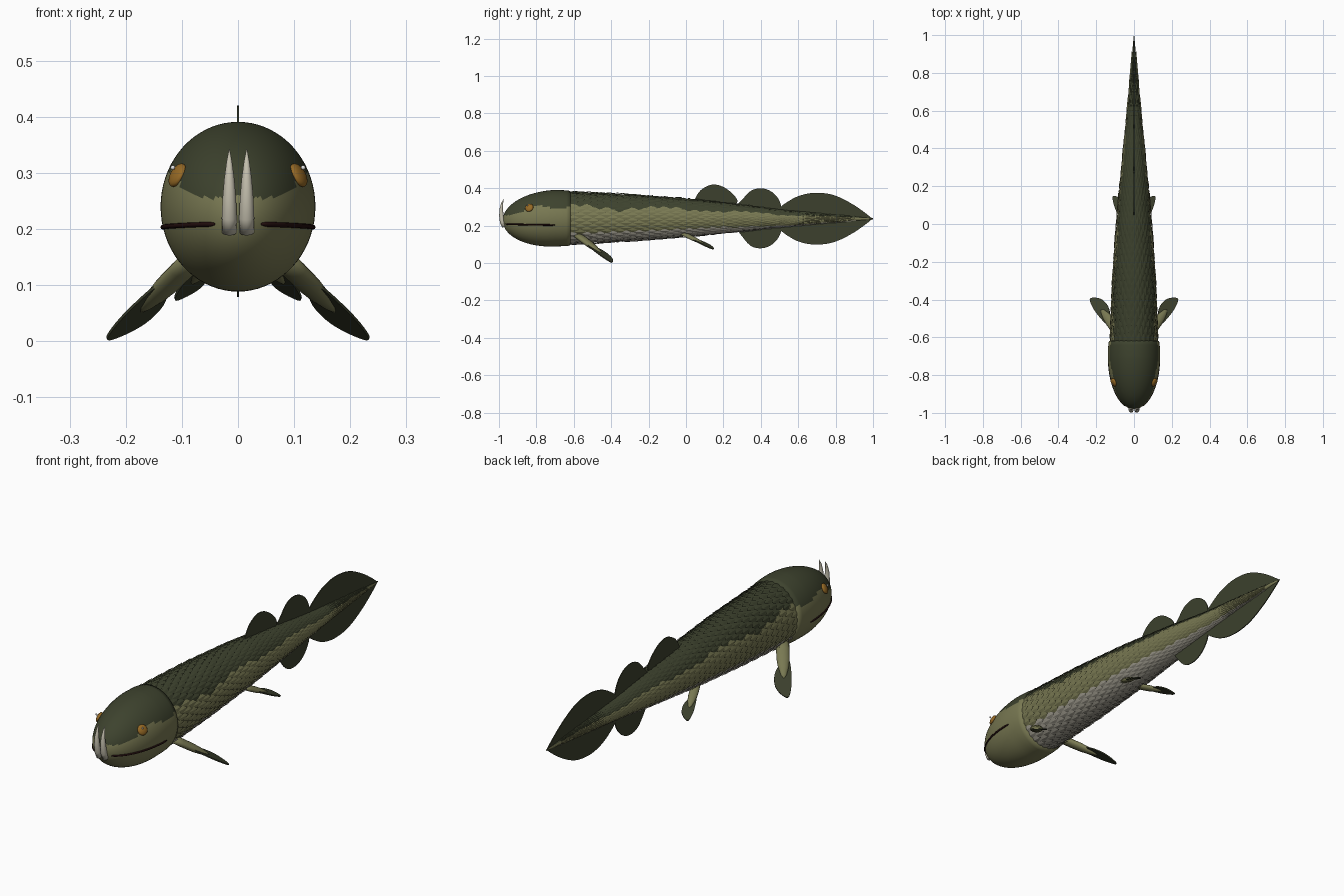
import bpy, bmesh, math
from mathutils import Vector

cube = bpy.data.objects.get("Cube")
if cube:
    bpy.data.objects.remove(cube, do_unlink=True)


def material(name, r, g, b):
    m = bpy.data.materials.new(name)
    m.use_nodes = True
    m.diffuse_color = (r, g, b, 1)
    m.node_tree.nodes["Principled BSDF"].inputs["Base Color"].default_value = (r, g, b, 1)
    return m


BACK = material("dark olive back", .047, .055, .027)
FLANK = material("olive flank", .19, .19, .085)
BELLY = material("pale belly", .36, .34, .28)
FIN = material("dark fin", .045, .051, .026)
IVORY = material("ivory", .55, .52, .42)
AMBER = material("amber eye", .30, .14, .018)
MOUTH = material("dark mouth", .015, .004, .004)
GLINT = material("eye glint", .8, .8, .8)


def finish(name, bm, mats, smooth=True, normals=True):
    if normals:
        bmesh.ops.recalc_face_normals(bm, faces=bm.faces)
    mesh = bpy.data.meshes.new(name)
    bm.to_mesh(mesh)
    bm.free()
    for m in mats:
        mesh.materials.append(m)
    for p in mesh.polygons:
        p.use_smooth = smooth
    obj = bpy.data.objects.new(name, mesh)
    bpy.context.collection.objects.link(obj)
    return obj


def loft(bm, rings, rule=None):
    """Skin closed rings of points and cap both ends."""
    loops = [[bm.verts.new(p) for p in ring] for ring in rings]
    n = len(loops[0])
    for a, b in zip(loops, loops[1:]):
        for i in range(n):
            j = (i + 1) % n
            f = bm.faces.new((a[i], a[j], b[j], b[i]))
            if rule:
                f.material_index = rule(f.calc_center_median())
    for end in (loops[0], loops[-1]):
        f = bm.faces.new(end)
        if rule:
            f.material_index = rule(f.calc_center_median())


def ellipse(y, hw, hh, zc, n):
    return [(hw * math.cos(t), y, zc + hh * math.sin(t))
            for t in (2 * math.pi * i / n for i in range(n))]


def tube(name, pts, radii, mat, sides=12, flat=1.0, normal=Vector((1, 0, 0))):
    """Tapered round or flattened tube along a path."""
    pts = [Vector(p) for p in pts]
    rings = []
    for i, (p, r) in enumerate(zip(pts, radii)):
        d = (pts[min(i + 1, len(pts) - 1)] - pts[max(i - 1, 0)]).normalized()
        u = d.cross(normal).normalized()
        v = u.cross(d)
        rings.append([p + u * r * math.cos(t) + v * r * flat * math.sin(t)
                      for t in (2 * math.pi * k / sides for k in range(sides))])
    bm = bmesh.new()
    loft(bm, rings)
    return finish(name, bm, [mat])


def plate(name, outline, normal, thick, mat):
    """Thin flat plate from an outline, rounded off by spline sampling."""
    pts = [Vector(p) for p in outline]
    n, dense = len(pts), []
    for i in range(n):
        a, b, c, d = (pts[(i + k) % n] for k in (-1, 0, 1, 2))
        for t in (0, .25, .5, .75):
            dense.append(.5 * (2 * b + (c - a) * t + (2 * a - 5 * b + 4 * c - d) * t * t
                               + (3 * b - a - 3 * c + d) * t ** 3))
    off = normal.normalized() * thick / 2
    bm = bmesh.new()
    loft(bm, [[p - off for p in dense], [p + off for p in dense]])
    return finish(name, bm, [mat], smooth=False)


# Body: stations of (y, half width, top, bottom)
STATIONS = [(-.66, .125, .381, .099), (-.3, .112, .366, .12), (0, .093, .344, .142),
            (.3, .066, .311, .17), (.5, .046, .285, .19), (.75, .024, .262, .214),
            (1, .001, .24, .234)]


def section(y):
    for a, b in zip(STATIONS, STATIONS[1:]):
        if y <= b[0]:
            t = (y - a[0]) / (b[0] - a[0])
            _, w, top, low = (p + (q - p) * t for p, q in zip(a, b))
            return w, (top - low) / 2, (top + low) / 2
    return .001, .003, .237


def body_colour(p):
    w, h, zc = section(p.y)
    s = (p.z - zc) / h
    upper = .42 + .12 * max(0, p.y) + .08 * math.sin(p.y * 14 + 3)
    lower = -.6 - .5 * max(0, p.y - .1)
    return 0 if s > upper else 2 if s < lower else 1


bm = bmesh.new()
loft(bm, [ellipse(y, *section(y), 32) for y in (-.66 + 1.66 * i / 40 for i in range(41))],
     body_colour)
finish("body", bm, [BACK, FLANK, BELLY])

# Overlapping scales in staggered rings
bm = bmesh.new()
AROUND = 28
y, row = -.61, 0
while y < .9:
    fade = max(.35, section(y)[0] / .125)
    length = .03 + .02 * fade
    for k in range(AROUND):
        mid = k + .5 * (row % 2)

        def point(dy, da, lift):
            w, h, zc = section(y + dy * length)
            t = 2 * math.pi * (mid + da) / AROUND
            lift *= fade
            return Vector(((w + lift) * math.cos(t), y + dy * length,
                           zc + (h + lift) * math.sin(t)))
        outline = [(-.5, 0, .001), (0, -.5, .002), (.4, -.36, .005), (.78, 0, .0085),
                   (.4, .36, .005), (0, .5, .002)]
        v = [bm.verts.new(point(*o)) for o in outline]
        centre = bm.verts.new(point(.2, 0, .0065))
        colour = body_colour(centre.co)
        for i in range(6):
            bm.faces.new((v[i], centre, v[(i + 1) % 6])).material_index = colour
    y += length * .72
    row += 1
finish("scales", bm, [BACK, FLANK, BELLY], smooth=False)


# Head: blunt half ellipsoid with a short collar
def head_ring(a):
    return -.7 - .28 * math.cos(a), .138 * math.sin(a), .151 * math.sin(a), .24 - .012 * math.cos(a)


def head_colour(p):
    front = min(1, max(0, (-.84 - p.y) / .12))
    return 0 if p.z > .297 - .047 * front + .009 * math.sin(p.y * 30) else 1


rings = [ellipse(*head_ring(a), 72) for a in (.02 + (math.pi / 2 - .02) * i / 32 for i in range(33))]
rings += [ellipse(y, w, h, .24, 72) for y, w, h in
          ((-.67, .138, .15), (-.64, .136, .149), (-.62, .133, .146), (-.615, .12, .132))]
bm = bmesh.new()
loft(bm, rings, head_colour)
finish("head", bm, [BACK, FLANK])

# Mouth lines, eyes and tusks on both sides
for side, tag in ((1, "left"), (-1, "right")):
    path = []
    for i in range(21):
        a = .33 + (math.pi / 2 - .33) * i / 20
        hy, w, h, zc = head_ring(a)
        z = .209 - .006 * i / 20
        path.append((side * w * math.sqrt(1 - ((z - zc) / h) ** 2), hy, z))
    tube(tag + "_mouth_line", path, [.002] + [.0045] * 19 + [.002], MOUTH, 8,
         normal=Vector((0, 0, 1)))

    out = Vector((side * .8, -.35, .45)).normalized()
    spot = Vector((side * .108, -.838, .296))
    for part, pos, radius, squash, mat in (("_eye", spot, .023, .45, AMBER),
                                           ("_eye_glint", spot + out * .01 + Vector((0, -.006, .009)),
                                            .004, 1, GLINT)):
        bm = bmesh.new()
        bmesh.ops.create_uvsphere(bm, u_segments=20, v_segments=12, radius=radius)
        turn = out.to_track_quat('Z', 'Y')
        for v in bm.verts:
            v.co = pos + turn @ Vector((v.co.x, v.co.y, v.co.z * squash))
        finish(tag + part, bm, [mat])

    x = side * .0155
    tube(tag + "_tusk", [(x, -.97, .194), (x, -.982, .22), (x, -.987, .255), (x, -.988, .29),
                         (x, -.983, .32), (x, -.974, .342)],
         [.013, .0135, .012, .009, .005, .0008], IVORY)

# Paired lobed fins: (fraction along, distance across) for the blade
BLADE = [(.3, -.006), (.55, -.014), (.8, -.012), (1, .002), (.94, .032), (.8, .054),
         (.62, .057), (.46, .044), (.34, .02)]
for name, root, tip, scale in (("pectoral_fin", (.1, -.58, .14), (.235, -.4, .004), 1),
                               ("pelvic_fin", (.055, -.01, .15), (.113, .145, .074), .68)):
    for side, tag in ((1, "left_"), (-1, "right_")):
        flip = Vector((side, 1, 1))
        a, b = Vector(root) * flip, Vector(tip) * flip
        n = Vector((side * .42, .45, 1)).normalized()
        d = b - a
        n = (n - d * n.dot(d) / d.length_squared).normalized()
        w = n.cross(d).normalized() * side * scale
        plate(tag + name, [a + d * u + w * v for u, v in BLADE], n, .005, FIN)
        tube(tag + name + "_lobe", [a + d * u + w * .018 for u in (-.12, .1, .3, .45, .58, .66)],
             [r * scale for r in (.026, .028, .027, .022, .013, .002)], FLANK, 14, .6, n)

# Median fins: (y, z) outlines
MEDIAN = {
    "first_dorsal_fin": [(.05, .325), (.07, .38), (.11, .41), (.15, .42), (.2, .407), (.25, .37),
                         (.275, .33), (.24, .3), (.14, .31)],
    "second_dorsal_fin": [(.27, .295), (.31, .35), (.35, .388), (.4, .4), (.45, .386), (.49, .35),
                          (.508, .3), (.48, .27), (.36, .28)],
    "anal_fin": [(.28, .185), (.31, .13), (.35, .09), (.4, .079), (.45, .093), (.49, .13),
                 (.508, .175), (.48, .2), (.36, .2)],
    "tail_fin": [(.49, .28), (.56, .338), (.63, .367), (.71, .376), (.8, .36), (.9, .309),
                 (.99, .243), (.985, .237), (.99, .231), (.9, .165), (.8, .115), (.71, .099),
                 (.63, .107), (.56, .136), (.49, .195)],
}
for name, outline in MEDIAN.items():
    plate(name, [(0, y, z) for y, z in outline], Vector((1, 0, 0)), .004, FIN)
